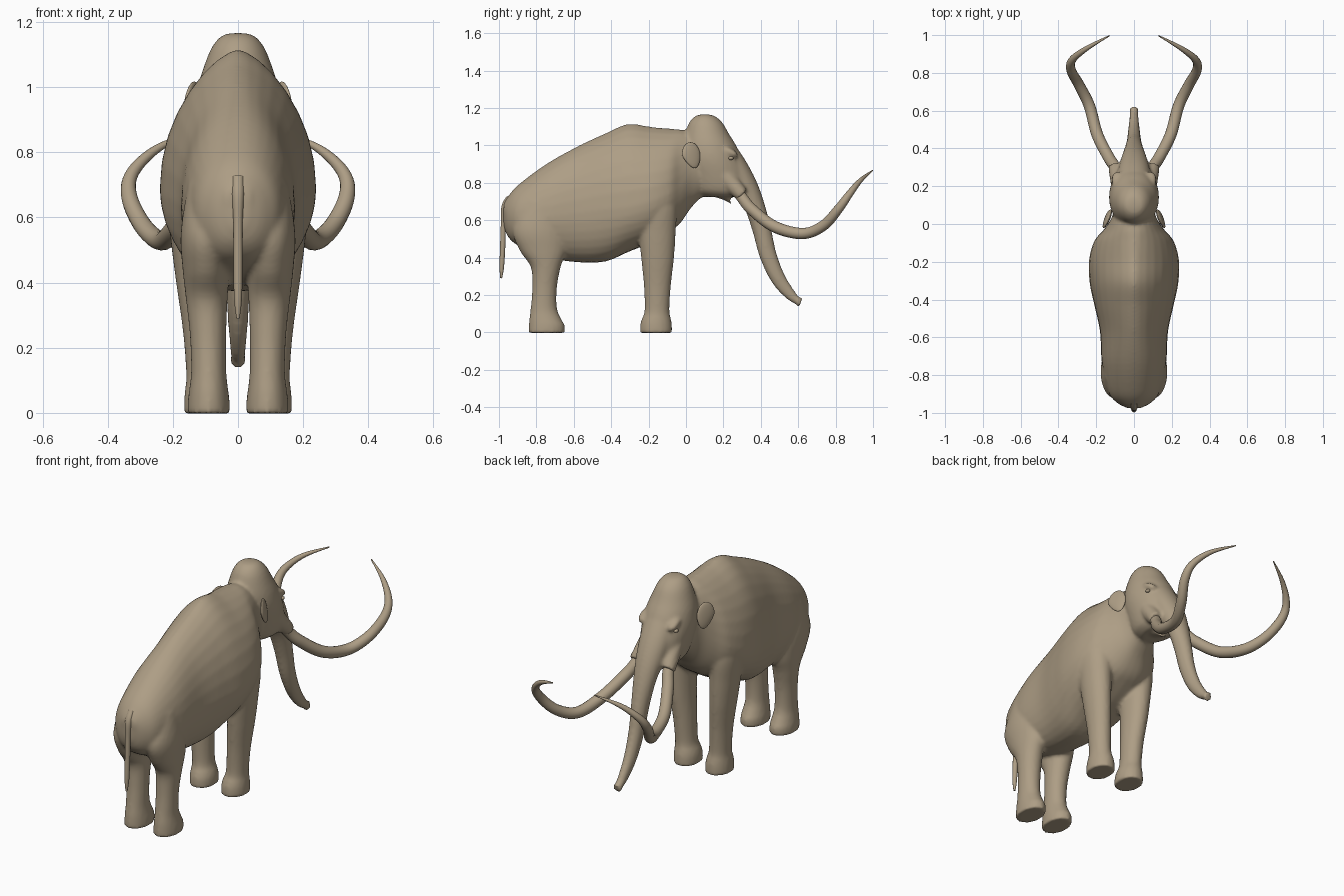
import bpy, bmesh, math
from mathutils import Vector, Matrix

hide = bpy.data.materials.new("tan_hide")
hide.diffuse_color = (0.42, 0.34, 0.235, 1)
SEG = 32


def resample(rows, n=5):
    """Smooth (Catmull-Rom) interpolation of rows of numbers."""
    out = []
    for i in range(len(rows) - 1):
        p = [rows[max(0, min(len(rows) - 1, i + k))] for k in (-1, 0, 1, 2)]
        for s in range(n):
            t = s / n
            out.append([0.5 * (2 * b + (c - a) * t + (2 * a - 5 * b + 4 * c - d) * t * t
                               + (3 * b - a - 3 * c + d) * t ** 3) for a, b, c, d in zip(*p)])
    return out + [list(rows[-1])]


def loft(bm, rows, point, n=5):
    """Skin a closed solid through rings; point(row, angle) gives the ring shape."""
    rings = [[bm.verts.new(point(r, 2 * math.pi * k / SEG)) for k in range(SEG)]
             for r in resample(rows, n)]
    for a, b in zip(rings, rings[1:]):
        for k in range(SEG):
            j = (k + 1) % SEG
            bm.faces.new((a[k], a[j], b[j], b[k]))
    bm.faces.new(rings[0][::-1])
    bm.faces.new(rings[-1])


def body_ring(r, t):
    # y, half width, top, widest height, bottom, sharpness of the back ridge
    y, w, zt, zm, zb, p = r
    c, s = math.cos(t), math.sin(t)
    e = p if s > 0 else 0.8
    return Vector((w * math.copysign(abs(c) ** e, c), y, zm + s * ((zt - zm) if s > 0 else (zm - zb))))


def limb_ring(r, t):
    # x, y, z, half x, half depth, tilt of the ring
    x, y, z, rx, ry, a = r
    s = ry * math.sin(t)
    return Vector((x + rx * math.cos(t), y + s * math.cos(a), z + s * math.sin(a)))


def ball(bm, loc, size, rot=0):
    m = Matrix.Translation(loc) @ Matrix.Rotation(rot, 4, 'X') @ Matrix.Diagonal((*size, 1))
    bmesh.ops.create_uvsphere(bm, u_segments=24, v_segments=14, radius=1, matrix=m)


def finish(bm, name):
    bmesh.ops.recalc_face_normals(bm, faces=bm.faces)
    for f in bm.faces:
        f.smooth = True
    me = bpy.data.meshes.new(name)
    bm.to_mesh(me)
    bm.free()
    me.materials.append(hide)
    ob = bpy.data.objects.new(name, me)
    bpy.context.collection.objects.link(ob)
    return ob


def tube(name, pts):
    """Tapered tube along x, y, z, radius points."""
    cu = bpy.data.curves.new(name, 'CURVE')
    cu.dimensions = '3D'
    cu.bevel_depth = 1
    cu.bevel_resolution = 6
    cu.use_fill_caps = True
    sp = cu.splines.new('POLY')
    rows = resample(pts, 8)
    sp.points.add(len(rows) - 1)
    for q, (x, y, z, r) in zip(sp.points, rows):
        q.co = (x, y, z, 1)
        q.radius = r
    sp.use_smooth = True
    cu.materials.append(hide)
    bpy.context.collection.objects.link(bpy.data.objects.new(name, cu))


skin = bmesh.new()

# torso with sloping back, shoulder hump and neck
loft(skin, [(-0.975, 0.03, 0.69, 0.64, 0.57, 1), (-0.95, 0.085, 0.73, 0.62, 0.51, 1),
            (-0.89, 0.135, 0.795, 0.62, 0.46, 1), (-0.74, 0.17, 0.905, 0.62, 0.40, 1),
            (-0.57, 0.18, 1.0, 0.64, 0.375, 1.1), (-0.43, 0.21, 1.065, 0.66, 0.38, 1.2),
            (-0.31, 0.235, 1.115, 0.67, 0.43, 1.35), (-0.19, 0.238, 1.10, 0.70, 0.48, 1.35),
            (-0.09, 0.21, 1.09, 0.74, 0.54, 1.2), (-0.03, 0.16, 1.085, 0.78, 0.585, 1),
            (0.03, 0.12, 1.07, 0.86, 0.67, 1), (0.10, 0.10, 1.05, 0.9, 0.74, 1)], body_ring)

# domed head, stacked from cheek to crown
loft(skin, [(0, 0.21, 0.725, 0.07, 0.12, 0), (0, 0.19, 0.76, 0.105, 0.155, 0),
            (0, 0.165, 0.85, 0.125, 0.165, 0), (0, 0.14, 0.93, 0.132, 0.16, 0),
            (0, 0.125, 1.0, 0.124, 0.143, 0), (0, 0.113, 1.06, 0.106, 0.118, 0),
            (0, 0.106, 1.12, 0.082, 0.09, 0), (0, 0.102, 1.155, 0.054, 0.055, 0),
            (0, 0.10, 1.166, 0.025, 0.02, 0)], limb_ring)

# trunk
loft(skin, [(0, 0.18, 1.0, 0.09, 0.07, 0.5), (0, 0.255, 0.88, 0.088, 0.075, 0.45),
            (0, 0.315, 0.78, 0.076, 0.068, 0.4), (0, 0.365, 0.68, 0.06, 0.055, 0.3),
            (0, 0.405, 0.55, 0.046, 0.05, 0.22), (0, 0.44, 0.41, 0.038, 0.046, 0.33),
            (0, 0.495, 0.285, 0.031, 0.04, 0.6), (0, 0.56, 0.20, 0.024, 0.03, 0.75),
            (0, 0.595, 0.171, 0.022, 0.022, 0.95), (0, 0.614, 0.16, 0.027, 0.03, 1.2)], limb_ring)

# lower jaw with pointed lip
loft(skin, [(0, 0.09, 0.80, 0.09, 0.06, -1.4), (0, 0.15, 0.775, 0.075, 0.053, 1.2 - 2.6),
            (0, 0.20, 0.745, 0.05, 0.042, -1.3), (0, 0.238, 0.70, 0.018, 0.022, -1.1)], limb_ring)

for s in (1, -1):
    # front leg, shoulder to foot
    loft(skin, [(s * 0.13, -0.16, 0.80, 0.07, 0.07, 0), (s * 0.14, -0.16, 0.68, 0.082, 0.11, 0),
                (s * 0.136, -0.155, 0.54, 0.072, 0.10, 0), (s * 0.127, -0.152, 0.40, 0.063, 0.088, 0),
                (s * 0.113, -0.153, 0.25, 0.056, 0.072, 0), (s * 0.105, -0.155, 0.12, 0.054, 0.066, 0),
                (s * 0.10, -0.158, 0.075, 0.062, 0.077, 0), (s * 0.098, -0.16, 0.045, 0.067, 0.084, 0),
                (s * 0.098, -0.16, -0.002, 0.068, 0.086, 0)], limb_ring)
    # hind leg, thigh to foot
    loft(skin, [(s * 0.085, -0.78, 0.70, 0.07, 0.09, 0), (s * 0.098, -0.785, 0.55, 0.078, 0.14, 0),
                (s * 0.098, -0.765, 0.44, 0.072, 0.125, 0), (s * 0.096, -0.75, 0.35, 0.064, 0.08, 0),
                (s * 0.092, -0.756, 0.24, 0.056, 0.066, 0), (s * 0.09, -0.76, 0.13, 0.054, 0.07, 0),
                (s * 0.09, -0.752, 0.07, 0.06, 0.086, 0), (s * 0.09, -0.745, 0.04, 0.064, 0.095, 0),
                (s * 0.09, -0.745, -0.002, 0.065, 0.096, 0)], limb_ring)
    # tusk socket, brow and tail-root fold
    loft(skin, [(s * 0.07, 0.19, 0.86, 0.05, 0.05, 0.8), (s * 0.083, 0.25, 0.79, 0.046, 0.046, 0.8),
                (s * 0.10, 0.30, 0.735, 0.036, 0.036, 0.8)], limb_ring)
    ball(skin, (s * 0.088, 0.235, 0.965), (0.032, 0.05, 0.02), -0.5)
    ball(skin, (s * 0.03, -0.955, 0.655), (0.018, 0.022, 0.045))

body = finish(skin, "body_head_trunk_and_legs")
# fuse the overlapping forms into one soft hide
rm = body.modifiers.new("fuse", 'REMESH')
rm.mode = 'VOXEL'
rm.voxel_size = 0.01
rm.use_smooth_shade = True
sm = body.modifiers.new("soften", 'SMOOTH')
sm.factor = 0.5
sm.iterations = 5

for s, side in ((1, "right"), (-1, "left")):
    # tusk sweeping out, up and back in
    tube(side + "_tusk", [(s * 0.085, 0.25, 0.785, 0.026), (s * 0.10, 0.30, 0.72, 0.03),
                          (s * 0.135, 0.355, 0.655, 0.031), (s * 0.195, 0.475, 0.565, 0.031),
                          (s * 0.236, 0.625, 0.529, 0.030), (s * 0.29, 0.735, 0.572, 0.028),
                          (s * 0.333, 0.815, 0.66, 0.025), (s * 0.325, 0.87, 0.735, 0.020),
                          (s * 0.25, 0.93, 0.81, 0.013), (s * 0.13, 0.997, 0.866, 0.003)])
    # ear flap, a flattened drop standing off the head
    bm = bmesh.new()
    ball(bm, (0, 0, 0), (0.013, 0.053, 0.07))
    for v in bm.verts:
        if v.co.z < 0:
            v.co.y = v.co.y * (1 + v.co.z * 4) - v.co.z * 0.25
    ear = finish(bm, side + "_ear")
    ear.location = (s * 0.142, 0.027, 0.948)
    ear.rotation_euler = (0, s * -0.12, s * 0.4)
    # eye
    bm = bmesh.new()
    ball(bm, (s * 0.106, 0.24, 0.932), (0.012, 0.014, 0.01))
    finish(bm, side + "_eye")

# tail
tube("tail", [(0, -0.94, 0.72, 0.02), (0, -0.968, 0.67, 0.019), (0, -0.976, 0.58, 0.014),
              (0, -0.98, 0.46, 0.014), (0, -0.985, 0.35, 0.012), (0, -0.988, 0.29, 0.005)])
